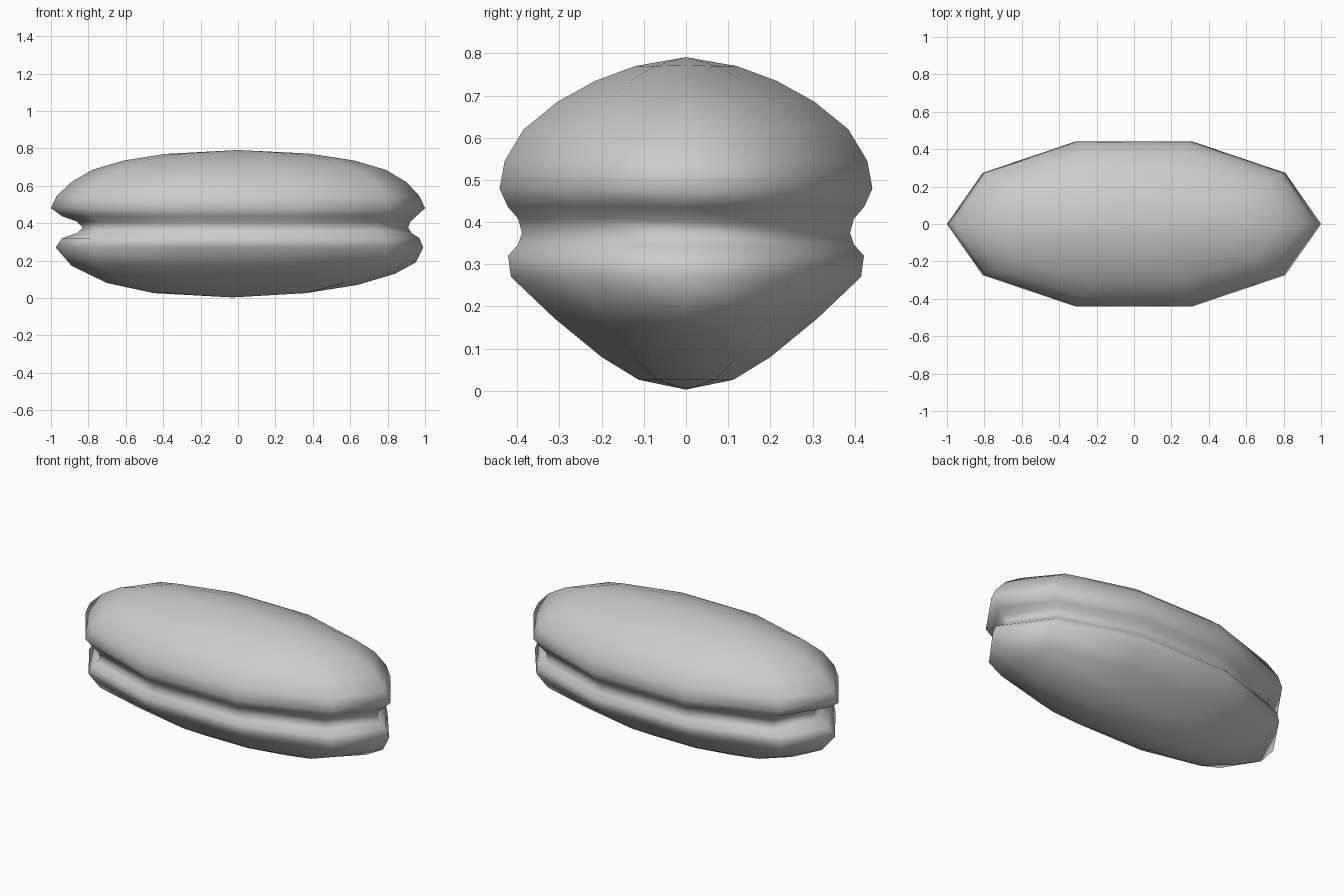
import bpy, bmesh, math

if "Cube" in bpy.data.objects:
    bpy.data.objects.remove(bpy.data.objects["Cube"])

SIDES = 10
# Stacked oval rings, top to bottom: z, left tip x, right tip x, half width y, right tip z
RINGS = [
    (0.770, -0.39, 0.38, 0.120, 0.772),
    (0.735, -0.61, 0.62, 0.215, 0.735),
    (0.685, -0.78, 0.79, 0.305, 0.685),
    (0.620, -0.89, 0.90, 0.385, 0.620),
    (0.545, -0.97, 0.97, 0.430, 0.545),
    (0.480, -1.00, 1.00, 0.442, 0.480),
    (0.437, -0.94, 0.95, 0.423, 0.435),
    (0.408, -0.86, 0.92, 0.398, 0.405),
    (0.375, -0.83, 0.91, 0.389, 0.375),
    (0.347, -0.86, 0.93, 0.398, 0.345),
    (0.320, -0.94, 0.97, 0.422, 0.320),
    (0.270, -0.975, 0.99, 0.415, 0.270),
    (0.172, -0.89, 0.95, 0.312, 0.190),
    (0.172, -0.89, 0.95, 0.312, 0.130),   # tucked lower lip at the right tip
    (0.080, -0.70, 0.64, 0.200, 0.070),
    (0.026, -0.45, 0.36, 0.112, 0.026),
]
TUCK = 13


def build_shell(name, rings):
    bm = bmesh.new()
    loops = []
    for k, (z, xl, xr, hy, ztip) in enumerate(rings):
        hx = max(-xl, xr)
        loop = []
        for i in range(SIDES):
            a = 2 * math.pi * i / SIDES
            x, y, zz = hx * math.cos(a), hy * math.sin(a) / math.sin(math.radians(72)), z
            if i == 0:
                x, zz = (0.84 if k == TUCK else xr), ztip
            elif i == SIDES // 2:
                x = xl
            loop.append(bm.verts.new((x, y, zz)))
        loops.append(loop)
    for upper, lower in zip(loops, loops[1:]):
        for i in range(SIDES):
            j = (i + 1) % SIDES
            bm.faces.new((upper[i], lower[i], lower[j], upper[j]))
    # shallow caps
    top = bm.verts.new((0, 0, 0.791))
    bottom = bm.verts.new((-0.03, 0, 0.003))
    for i in range(SIDES):
        j = (i + 1) % SIDES
        bm.faces.new((top, loops[0][i], loops[0][j]))
        bm.faces.new((bottom, loops[-1][j], loops[-1][i]))
    bmesh.ops.remove_doubles(bm, verts=bm.verts, dist=0.0005)
    bmesh.ops.recalc_face_normals(bm, faces=bm.faces)
    for f in bm.faces:
        f.smooth = True
    mesh = bpy.data.meshes.new(name)
    bm.to_mesh(mesh)
    bm.free()
    obj = bpy.data.objects.new(name, mesh)
    bpy.context.collection.objects.link(obj)
    return obj


# Two domed halves joined by a groove
build_shell("grooved_oval_shell", RINGS)
